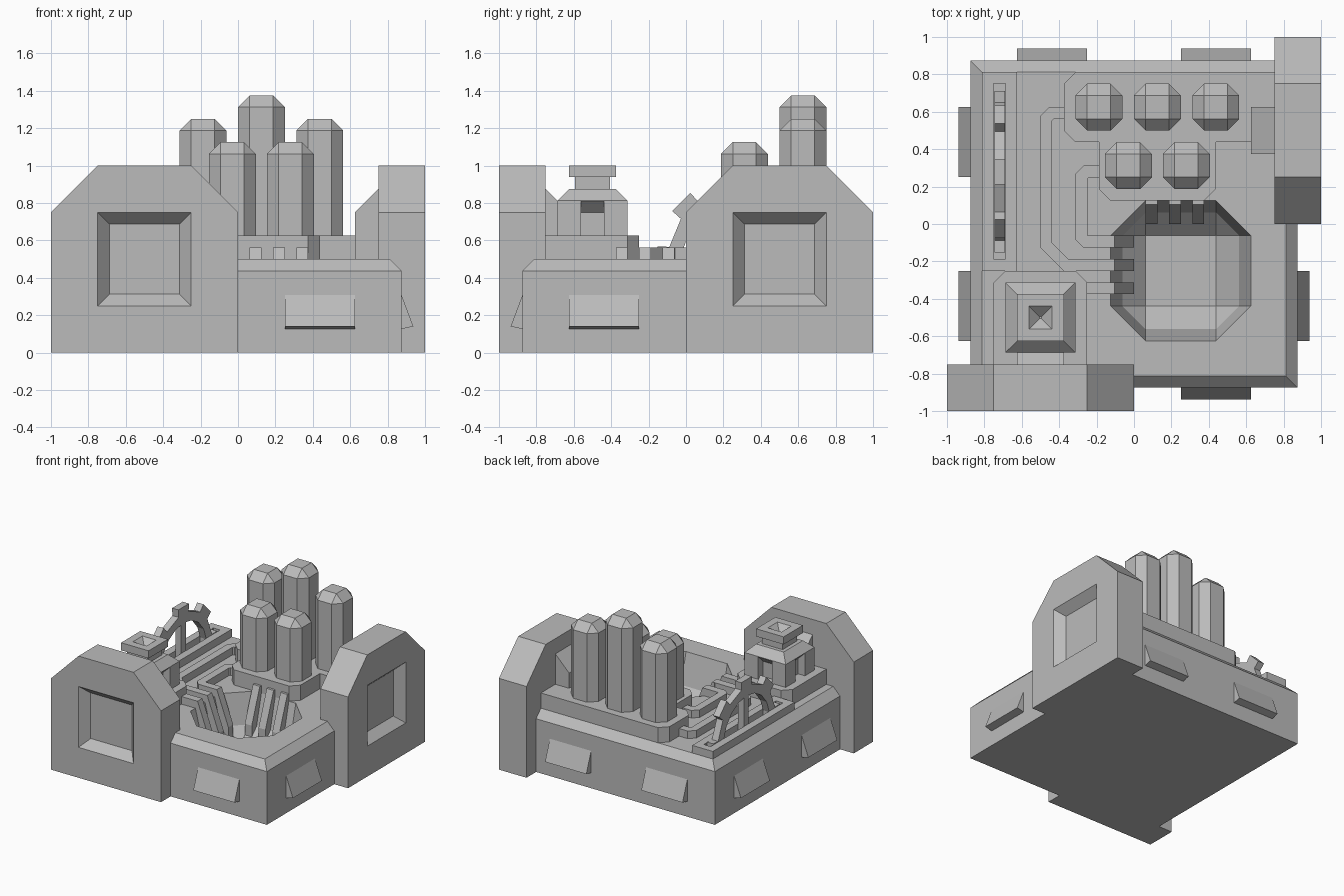
import bpy, bmesh
from math import sin, cos, pi, radians
from mathutils import Matrix, Vector

if "Cube" in bpy.data.objects:
    bpy.data.objects.remove(bpy.data.objects["Cube"])

GREY = bpy.data.materials.new("plain_grey")
GREY.use_nodes = True
GREY.diffuse_color = (0.5, 0.5, 0.5, 1)
GREY.node_tree.nodes["Principled BSDF"].inputs["Base Color"].default_value = (0.5, 0.5, 0.5, 1)
U = 0.0625  # common bevel and strip width


def finish(name, bm, matrix):
    bmesh.ops.remove_doubles(bm, verts=bm.verts, dist=1e-5)
    bmesh.ops.recalc_face_normals(bm, faces=bm.faces)
    bm.transform(matrix)
    mesh = bpy.data.meshes.new(name)
    bm.to_mesh(mesh)
    bm.free()
    mesh.materials.append(GREY)
    obj = bpy.data.objects.new(name, mesh)
    bpy.context.scene.collection.objects.link(obj)
    return obj


def skin(name, rings, matrix=Matrix()):
    """Join equal-length rings of points and cap both ends."""
    bm = bmesh.new()
    loops = [[bm.verts.new(p) for p in ring] for ring in rings]
    n = len(loops[0])
    for a, b in zip(loops, loops[1:]):
        for i in range(n):
            bm.faces.new((a[i], a[(i + 1) % n], b[(i + 1) % n], b[i]))
    bm.faces.new(loops[0])
    bm.faces.new(loops[-1])
    return finish(name, bm, matrix)


def prism(name, pts, axis, lo, hi, matrix=Matrix()):
    """Extrude a flat outline along an axis."""
    place = {"x": lambda a, b, t: (t, a, b),
             "y": lambda a, b, t: (a, t, b),
             "z": lambda a, b, t: (a, b, t)}[axis]
    return skin(name, [[place(a, b, t) for a, b in pts] for t in (lo, hi)], matrix)


def box(name, x, y, z):
    return prism(name, [(x[0], y[0]), (x[1], y[0]), (x[1], y[1]), (x[0], y[1])], "z", *z)


def loft(name, rings, matrix=Matrix()):
    """Stack octagons (half width, half straight side, height); equal values give a square."""
    def ring(h, s, z):
        return [(h, -s, z), (h, s, z), (s, h, z), (-s, h, z),
                (-h, s, z), (-h, -s, z), (-s, -h, z), (s, -h, z)]
    return skin(name, [ring(*r) for r in rings], matrix)


def cut(obj, cutter):
    cutter.hide_render = True
    mod = obj.modifiers.new("cut", "BOOLEAN")
    mod.operation, mod.solver, mod.object = "DIFFERENCE", "EXACT", cutter
    bpy.context.view_layer.update()
    done = bpy.data.meshes.new_from_object(obj.evaluated_get(bpy.context.evaluated_depsgraph_get()))
    obj.modifiers.clear()
    obj.data = done
    bpy.data.objects.remove(cutter)


def strip(name, path, width, lo, hi):
    """Flat strip of even width along a path, with mitred bends."""
    pts = [Vector(p) for p in path]
    left, right = [], []
    for i, p in enumerate(pts):
        d1 = (p - pts[i - 1]).normalized() if i else (pts[1] - p).normalized()
        d2 = (pts[i + 1] - p).normalized() if i < len(pts) - 1 else d1
        n1, n2 = Vector((-d1.y, d1.x)), Vector((-d2.y, d2.x))
        off = (n1 + n2) * (width / 2 / (1 + n1.dot(n2)))
        left.append(tuple(p + off))
        right.append(tuple(p - off))
    return prism(name, left + right[::-1], "z", lo, hi)


def move(x, y, z=0):
    return Matrix.Translation((x, y, z))


# Base with bevelled top and sunken pool
base = loft("base", [(0.875, 0.875, 0), (0.875, 0.875, 0.4375), (0.8125, 0.8125, 0.5)])
cut(base, loft("pool_cutter", [(0.375, 0.1875, 0.6), (0.375, 0.1875, 0.5),
                               (0.3125, 0.1875, 0.25), (0.1875, 0.1875, 0.125)], move(0.25, -0.25)))

# Two gate blocks with recessed panels and sloped buttresses
for name, axis, c, lo, hi, rot in (("front_gate", "y", -0.5, -1, -0.75, Matrix.Rotation(pi / 2, 4, "X")),
                                   ("side_gate", "x", 0.5, 0.75, 1, Matrix.Rotation(pi / 2, 4, "Y"))):
    half = [(0.5, 0), (0.5, 0.75), (0.25, 1)]
    gate = prism(name, [(c + a, z) for a, z in half] + [(c - a, z) for a, z in half[::-1]], axis, lo, hi)
    spot = move(c, -1, 0.5) if axis == "y" else move(1, c, 0.5)
    cut(gate, loft("panel_cutter", [(0.1875, 0.1875, -0.07), (0.25, 0.25, 0), (0.25, 0.25, 0.05)], spot @ rot))
    sign = -1 if axis == "y" else 1
    wedge = [(sign * a, z) for a, z in ((0.625, 0.5), (0.76, 0.5), (0.76, 0.885), (0.625, 0.75))]
    prism(name + "_buttress", wedge, "x" if axis == "y" else "y", c - 0.125, c + 0.125)

# Sloped lamp plates around the base
for side, spots in enumerate(((0.4375,), (-0.4375,), (-0.4375, 0.4375), (-0.4375, 0.4375))):
    for s in spots:
        prism("side_lamp", [(-0.87, 0.32), (-0.9375, 0.14), (-0.87, 0.125)], "x", s - 0.1875, s + 0.1875,
              Matrix.Rotation(side * pi / 2, 4, "Z"))

# Raised decks
prism("rear_deck", [(0.8125, 0.8125), (-0.3125, 0.8125), (-0.375, 0.75), (-0.375, 0.5), (-0.3125, 0.4375),
                    (-0.1875, 0.4375), (-0.1875, 0.1875), (-0.125, 0.125), (0.375, 0.125),
                    (0.4375, 0.1875), (0.4375, 0.4375), (0.8125, 0.4375)], "z", 0.49, 0.625)
prism("tower_deck", [(-0.75, -0.76), (-0.25, -0.76), (-0.25, -0.3125), (-0.3125, -0.25),
                     (-0.6875, -0.25), (-0.75, -0.3125)], "z", 0.49, 0.625)

# Octagonal columns with bevelled caps
for x, y, top in ((-0.1875, 0.625, 1.25), (0.125, 0.625, 1.375), (0.4375, 0.625, 1.25),
                  (-0.03, 0.3125, 1.125), (0.28, 0.3125, 1.125)):
    loft("column", [(0.125, U, 0.6), (0.125, U, top - U), (U, U, top)], move(x, y))

# Chimney tower: slotted body, neck, hollow cap
T = move(-0.5, -0.5)
tower = loft("tower_body", [(0.1875, 0.1875, 0.62), (0.1875, 0.1875, 0.8125), (0.125, 0.125, 0.875)], T)
for k in range(4):
    cut(tower, prism("slot_cutter", [(0.125, 0.5), (0.125, 0.75), (0.1875, 0.81), (0.25, 0.81), (0.25, 0.5)],
                     "y", -U, U, T @ Matrix.Rotation(k * pi / 2, 4, "Z")))
loft("tower_neck", [(0.094, 0.094, 0.87), (0.094, 0.094, 0.94)], T)
cap = loft("tower_cap", [(0.125, 0.125, 0.9375), (0.125, 0.125, 1)], T)
cut(cap, loft("cap_cutter", [(0.005, 0.005, 0.945), (U, U, 1), (U, U, 1.05)], T))

# Slotted rail with a half-sunk cog wheel
rail = box("cog_rail", (-0.8125, -0.625), (-0.25, 0.8125), (0.49, 0.5625))
cut(rail, box("rail_cutter", (-0.75, -0.6875), (-0.1875, 0.75), (0.4, 0.7)))
outline = []
for tooth in range(0, 181, 45):
    outline += [(0.375, tooth - 10), (0.4375, tooth - 9), (0.4375, tooth + 9), (0.375, tooth + 10)]
outline += [(0.3, a) for a in range(190, -11, -20)]
prism("cog_wheel", [(0.28 + r * cos(radians(a)), 0.5 + r * sin(radians(a))) for r, a in outline],
      "x", -0.747, -0.69)
box("cog_spoke", (-0.745, -0.692), (0.25, 0.3125), (0.49, 0.82))

# Flat pipes from decks to pool
for path in ([(-0.18, 0.281), (-0.255, 0.281), (-0.281, 0.255), (-0.281, -0.073), (-0.26, -0.094), (-0.12, -0.094)],
             [(-0.37, 0.594), (-0.44, 0.594), (-0.469, 0.565), (-0.469, -0.115), (-0.365, -0.219), (-0.12, -0.219)],
             [(-0.3, -0.344), (-0.12, -0.344)]):
    strip("flat_pipe", path, U, 0.49, 0.5625)

# Bent ribs running down the pool walls
rib = [(0.38, 0.5625), (0.355, 0.5625), (0.3125, 0.45), (0.25, 0.28), (0.25, 0.1), (0.38, 0.1)]
for i in range(3):
    s = 0.0625 + i * 0.125
    prism("rear_rib", [(-0.25 + d, z) for d, z in rib], "x", s, s + U)
    prism("left_rib", [(0.25 - d, z) for d, z in rib], "y", -s - U, -s)
